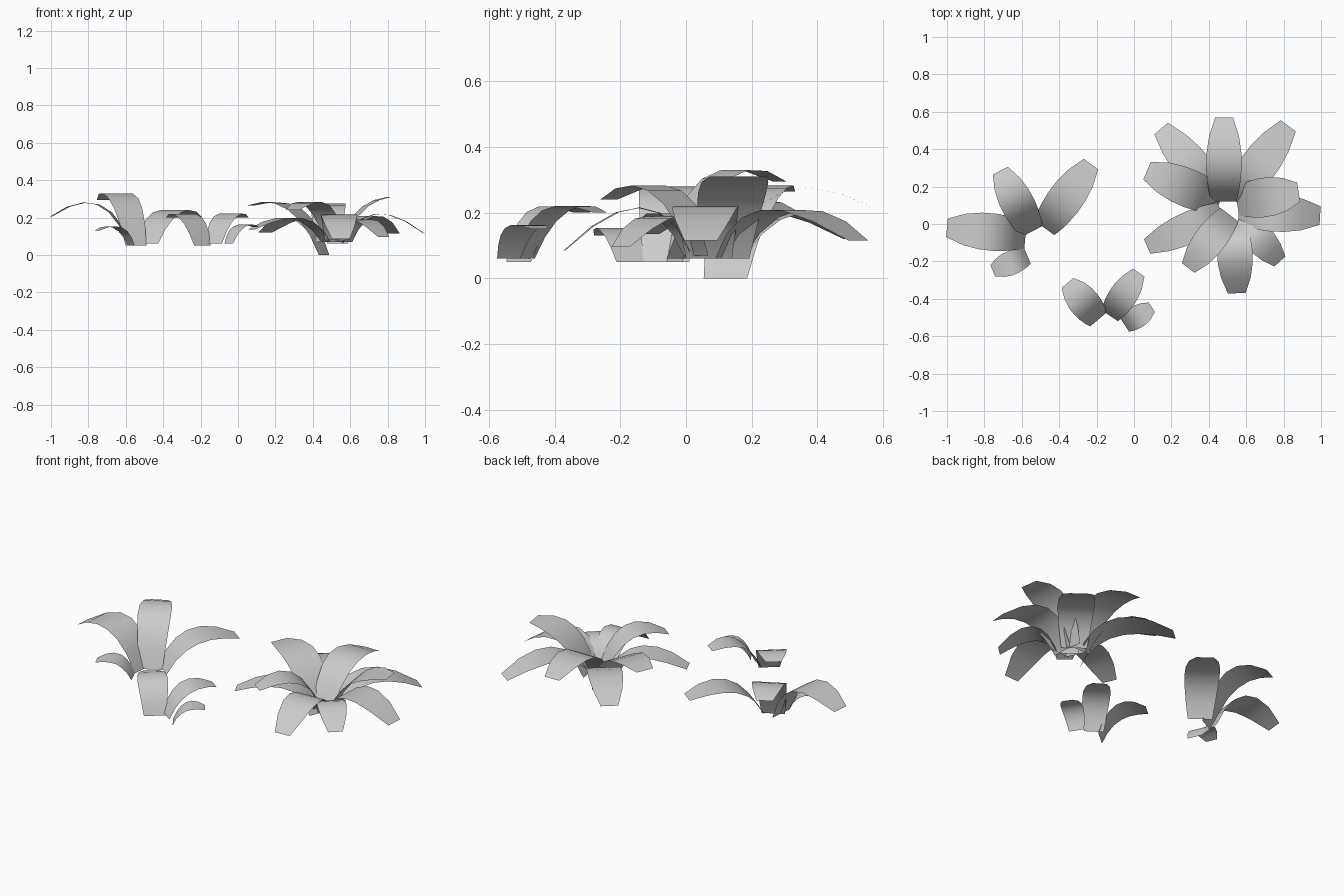
import bpy
from math import sqrt
from mathutils import Vector

# width of the blade from root to tip, as a share of its full width
PLAN = [0.70, 0.84, 0.94, 1.0, 0.98, 0.84, 0.50]


def leaf(name, root, tip, peak, width):
    """Arched flat blade from root to tip whose midrib rises to height peak."""
    a, c = Vector(root), Vector(tip)
    b = a.lerp(c, 0.3)
    b.z = peak + sqrt(max(0, (peak - a.z) * (peak - c.z)))
    side = Vector((a.y - c.y, c.x - a.x, 0)).normalized()
    n = len(PLAN)
    verts = []
    for i, share in enumerate(PLAN):
        t = i / (n - 1)
        p = a * (1 - t) ** 2 + b * 2 * t * (1 - t) + c * t * t
        w = side * width * share / 2
        verts += [p - w, p + w]
    faces = [(2 * i, 2 * i + 2, 2 * i + 3, 2 * i + 1) for i in range(n - 1)]
    mesh = bpy.data.meshes.new(name)
    mesh.from_pydata(verts, [], faces)
    mesh.shade_smooth()
    ob = bpy.data.objects.new(name, mesh)
    bpy.context.collection.objects.link(ob)


# each leaf: root, tip, peak height, width
PLANTS = {
    # large full rosette
    "large_plant_leaf": [
        ((0.48, 0.12, 0.07), (0.482, 0.57, 0.215), 0.275, 0.19),
        ((0.46, 0.14, 0.07), (0.145, 0.51, 0.12), 0.20, 0.19),
        ((0.46, 0.12, 0.00), (0.07, 0.285, 0.265), 0.283, 0.205),
        ((0.47, 0.06, 0.07), (0.07, -0.12, 0.135), 0.20, 0.17),
        ((0.51, 0.05, 0.07), (0.29, -0.235, 0.24), 0.283, 0.17),
        ((0.53, 0.01, 0.08), (0.55, -0.37, 0.085), 0.215, 0.19),
        ((0.57, 0.03, 0.07), (0.78, -0.20, 0.095), 0.19, 0.16),
        ((0.56, 0.07, 0.06), (0.995, 0.045, 0.115), 0.22, 0.20),
        ((0.55, 0.12, 0.06), (0.88, 0.17, 0.31), 0.312, 0.21),
        ((0.53, 0.13, 0.06), (0.825, 0.525, 0.115), 0.21, 0.20),
    ],
    # medium plant on the left
    "medium_plant_leaf": [
        ((-0.58, -0.06, 0.05), (-1.0, -0.02, 0.205), 0.28, 0.20),
        ((-0.545, -0.04, 0.05), (-0.715, 0.285, 0.295), 0.332, 0.18),
        ((-0.48, -0.02, 0.06), (-0.23, 0.32, 0.20), 0.24, 0.19),
        ((-0.57, -0.17, 0.05), (-0.755, -0.25, 0.13), 0.153, 0.13),
    ],
    # small plant at the front
    "small_plant_leaf": [
        ((-0.19, -0.51, 0.05), (-0.355, -0.315, 0.20), 0.22, 0.165),
        ((-0.13, -0.49, 0.06), (0.025, -0.26, 0.20), 0.222, 0.15),
        ((-0.05, -0.54, 0.06), (0.095, -0.445, 0.15), 0.163, 0.12),
    ],
}

for name, leaves in PLANTS.items():
    for i, spec in enumerate(leaves, 1):
        leaf(f"{name}_{i}", *spec)
